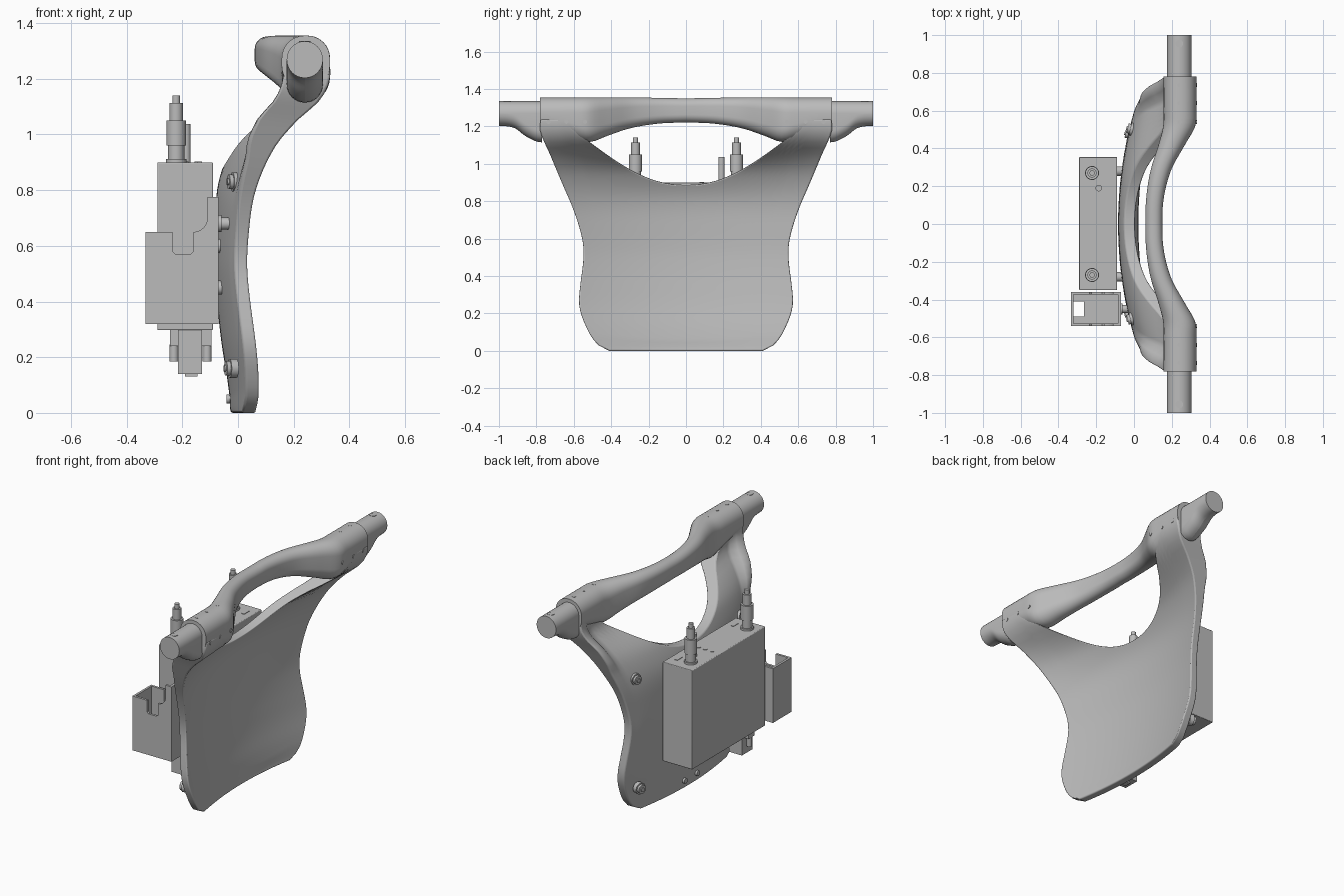
import bpy, bmesh, math
from mathutils import Vector

cube = bpy.data.objects.get("Cube")
if cube:
    bpy.data.objects.remove(cube, do_unlink=True)

grey = bpy.data.materials.new("plain_grey")
grey.use_nodes = True
grey.diffuse_color = (0.5, 0.5, 0.5, 1)
grey.node_tree.nodes["Principled BSDF"].inputs["Base Color"].default_value = (0.5, 0.5, 0.5, 1)


def finish(bm, name, smooth=35, bevel=0, segments=3):
    bmesh.ops.recalc_face_normals(bm, faces=bm.faces)
    mesh = bpy.data.meshes.new(name)
    bm.to_mesh(mesh)
    bm.free()
    mesh.materials.append(grey)
    ob = bpy.data.objects.new(name, mesh)
    bpy.context.collection.objects.link(ob)
    if bevel:
        mod = ob.modifiers.new("rounded_edges", 'BEVEL')
        mod.width, mod.segments = bevel, segments
        mod.limit_method, mod.angle_limit = 'ANGLE', math.radians(50)
    bpy.ops.object.select_all(action='DESELECT')
    bpy.context.view_layer.objects.active = ob
    ob.select_set(True)
    bpy.ops.object.shade_smooth_by_angle(angle=math.radians(smooth))
    return ob


def curve(keys):
    """Smooth function through (position, value) keys."""
    def slope(i):
        a, b = keys[max(i - 1, 0)], keys[min(i + 1, len(keys) - 1)]
        return (b[1] - a[1]) / (b[0] - a[0])

    def f(t):
        t = min(max(t, keys[0][0]), keys[-1][0])
        i = next(k for k in range(len(keys) - 1) if t <= keys[k + 1][0])
        (a, p), (b, q) = keys[i], keys[i + 1]
        h, s = b - a, (t - a) / (b - a)
        return (p * (1 + 2 * s) * (1 - s) ** 2 + q * s * s * (3 - 2 * s)
                + h * slope(i) * s * (1 - s) ** 2 - h * slope(i + 1) * s * s * (1 - s))
    return f


def box(name, lo, hi, bevel=0):
    bm = bmesh.new()
    bmesh.ops.create_cube(bm, size=1)
    for v in bm.verts:
        v.co = [a + (b - a) * (c + 0.5) for a, b, c in zip(lo, hi, v.co)]
    return finish(bm, name, bevel=bevel)


def turned(name, base, axis, steps, sides=32):
    """Stack of cylinders: steps are (radius, start, end) along the axis."""
    bm = bmesh.new()
    rot = Vector(axis).to_track_quat('Z', 'Y')
    for r, a, b in steps:
        new = bmesh.ops.create_cone(bm, cap_ends=True, segments=sides,
                                    radius1=r, radius2=r, depth=b - a)["verts"]
        for v in new:
            v.co = Vector(base) + rot @ (v.co + Vector((0, 0, (a + b) / 2)))
    return finish(bm, name)


def slab(name, points, y0, y1):
    """Outline in x and z pushed through y."""
    bm = bmesh.new()
    face = bm.faces.new([bm.verts.new((x, y0, z)) for x, z in points])
    new = bmesh.ops.extrude_face_region(bm, geom=[face])["geom"]
    bmesh.ops.translate(bm, vec=(0, y1 - y0, 0),
                        verts=[g for g in new if isinstance(g, bmesh.types.BMVert)])
    return finish(bm, name)


def loft(name, stations, section):
    """Rounded rectangles skinned along y."""
    bm = bmesh.new()
    rings = []
    for y in stations:
        x0, x1, z0, z1, k = section(y)
        r = k * min(x1 - x0, z1 - z0) / 2
        ring = []
        for q, (cx, cz) in enumerate([(x1 - r, z1 - r), (x0 + r, z1 - r),
                                      (x0 + r, z0 + r), (x1 - r, z0 + r)]):
            for i in range(9):
                a = (q + i / 8) * math.pi / 2
                ring.append(bm.verts.new((cx + r * math.cos(a), y, cz + r * math.sin(a))))
        rings.append(ring)
    for a, b in zip(rings, rings[1:]):
        for i in range(len(a)):
            j = (i + 1) % len(a)
            bm.faces.new((a[i], a[j], b[j], b[i]))
    bm.faces.new(rings[0])
    bm.faces.new(rings[-1])
    return finish(bm, name)


# Curved panel: waisted outline, scooped top and two arms running into the hubs
half_width = curve([(0, .41), (.022, .458), (.06, .495), (.1, .52), (.2, .562), (.27, .572), (.36, .564),
                    (.5, .548), (.6, .555), (.75, .6), (.9, .664), (1.05, .727), (1.17, .778), (1.25, .778)])
face_x = curve([(0, .063), (.06, .076), (.2, .071), (.5, .036), (.65, .041), (.8, .066),
                (.95, .132), (1.05, .214), (1.12, .292), (1.19, .328), (1.25, .331)])
web = curve([(0, .05), (.7, .05), (.9, .06), (1.05, .085), (1.15, .13), (1.25, .17)])
flange = curve([(0, .05), (.7, .05), (.9, .075), (1, .12), (1.1, .16), (1.25, .17)])
bow = curve([(0, .23), (.8, .23), (.9, .21), (1, .17), (1.13, .03), (1.25, 0)])


def top_edge(u):
    return min(1.24, .888 + .222 * (abs(u) / .67) ** 2.25)


def panel_point(u, v, back):
    z = v * top_edge(u)
    w = half_width(z)
    y = u * w
    rim = min(max((abs(u) - .88) / .06, 0), 1)
    depth = web(z) + (flange(z) - web(z)) * rim
    x = face_x(z) - bow(z) * (w * w - y * y) - (depth if back else 0)
    return (x, y, z)


NU, NV = 50, 40
bm = bmesh.new()
sheets = [[[bm.verts.new(panel_point(2 * i / NU - 1, j / NV, back)) for i in range(NU + 1)]
           for j in range(NV + 1)] for back in (0, 1)]
for s in sheets:
    for j in range(NV):
        for i in range(NU):
            bm.faces.new((s[j][i], s[j][i + 1], s[j + 1][i + 1], s[j + 1][i]))
rims = [[s[0] for s in sheets], [s[-1] for s in sheets],
        [[r[0] for r in s] for s in sheets], [[r[-1] for r in s] for s in sheets]]
for a, b in rims:
    for i in range(len(a) - 1):
        bm.faces.new((a[i], a[i + 1], b[i + 1], b[i]))
finish(bm, "curved_panel", smooth=50, bevel=.016)

# Bowed handle with its two hubs
hx0 = curve([(0, .06), (.1, .062), (.2, .072), (.3, .092), (.42, .13), (.52, .155), (.6, .157), (.78, .157)])
hx1 = curve([(0, .15), (.1, .153), (.2, .17), (.3, .203), (.42, .27), (.52, .325), (.6, .33), (.78, .33)])
hz0 = curve([(0, 1.222), (.15, 1.215), (.3, 1.19), (.42, 1.15), (.51, 1.118), (.6, 1.135), (.7, 1.16), (.78, 1.165)])
hz1 = curve([(0, 1.35), (.3, 1.355), (.78, 1.355)])
loft("handle_bar", [-.78 + 1.56 * i / 64 for i in range(65)],
     lambda y: (hx0(abs(y)), hx1(abs(y)), hz0(abs(y)), hz1(abs(y)), .94))

grip_low = curve([(.77, 1.115), (.8, 1.12), (.86, 1.15), (.91, 1.188), (.95, 1.2), (1, 1.203)])
for side, tag in ((1, "left"), (-1, "right")):
    # End grip, flared under the hub
    loft(f"end_grip_{tag}", [side * (.77 + .23 * i / 20) for i in range(21)],
         lambda y: (.175, .305, grip_low(abs(y)), 1.335, 1))
    turned(f"grip_button_{tag}", (.24, side * .955, 1.333), (0, 0, 1), [(.02, 0, .003)])
    # Hub screws
    for n, y in enumerate((.54, .64, .735)):
        turned(f"hub_top_screw_{tag}_{n}", (.24, side * y, 1.353), (0, 0, 1), [(.011, 0, .003)], 16)
        turned(f"hub_face_screw_{tag}_{n}", (.327, side * y, 1.225), (1, 0, 0), [(.011, 0, .006)], 16)
    # Panel studs
    for place, (x, y, z) in (("upper", (-.005, .5, .83)), ("lower", (-.015, .475, .16))):
        turned(f"{place}_stud_{tag}", (x, side * y, z), (-1, side * .25, 0),
               [(.034, -.01, .016), (.026, .016, .03), (.012, .03, .036)])
    # Spacers between panel and control box
    for n, z in enumerate((.45, .6)):
        turned(f"box_spacer_{tag}_{n}", (-.1, side * .28, z), (1, 0, 0), [(.025, 0, .06)])
    # Antennas with their top slots
    turned(f"antenna_{tag}", (-.222, side * .27, .9), (0, 0, 1),
           [(.037, 0, .012), (.029, .012, .06), (.035, .06, .15), (.024, .15, .213), (.014, .213, .24)])
    box(f"top_slot_{tag}", (-.148, side * .27 - .024, .899), (-.13, side * .27 + .024, .903))
    turned(f"bottom_peg_{tag}", (-.02, side * .06, .05), (-1, 0, 0), [(.016, 0, .022)])

# Control box
box("control_box", (-.29, -.35, .297), (-.09, .355, .9), bevel=.004)
turned("short_post", (-.187, .19, .9), (0, 0, 1), [(.017, 0, .137)])
for n in range(3):
    turned(f"indicator_{n}", (-.235 + .045 * n, .085, .899), (0, 0, 1), [(.012, 0, .004)], 20)

# Plug under the control box
box("plug_body", (-.215, -.33, .14), (-.13, -.23, .3))
box("plug_collar", (-.245, -.31, .24), (-.095, -.25, .3))
box("plug_tip", (-.19, -.3, .13), (-.145, -.26, .142))
for n, x in enumerate((-.23, -.111)):
    turned(f"plug_screw_{n}", (x, -.28, .185), (0, 0, 1), [(.016, 0, .06)], 20)

# Side holder: open tray with notched walls and tall rear plate
fillet = [(-.11 - .05 * (1 - math.cos(a)), .65 + .05 * (1 - math.sin(a)))
          for a in [math.pi / 2 * i / 8 for i in range(9)]]
wall = [(-.333, .32), (-.07, .32), (-.07, .775), (-.11, .775)] + fillet + [
    (-.16, .58), (-.17, .57), (-.225, .57), (-.235, .58), (-.235, .65), (-.333, .65)]
slab("holder_front_wall", wall, -.54, -.526)
slab("holder_back_wall", wall, -.374, -.36)
box("holder_outer_wall", (-.333, -.54, .32), (-.319, -.36, .65))
box("holder_rear_plate", (-.086, -.54, .32), (-.07, -.36, .775))
box("holder_floor", (-.265, -.53, .32), (-.075, -.37, .335))
for n, y in enumerate((-.53, -.41)):
    box(f"holder_floor_strip_{n}", (-.325, y, .32), (-.265, y + .04, .335))
turned("holder_hook", (-.08, -.45, .68), (1, 0, 0), [(.022, 0, .07), (.03, 0, .02)])
